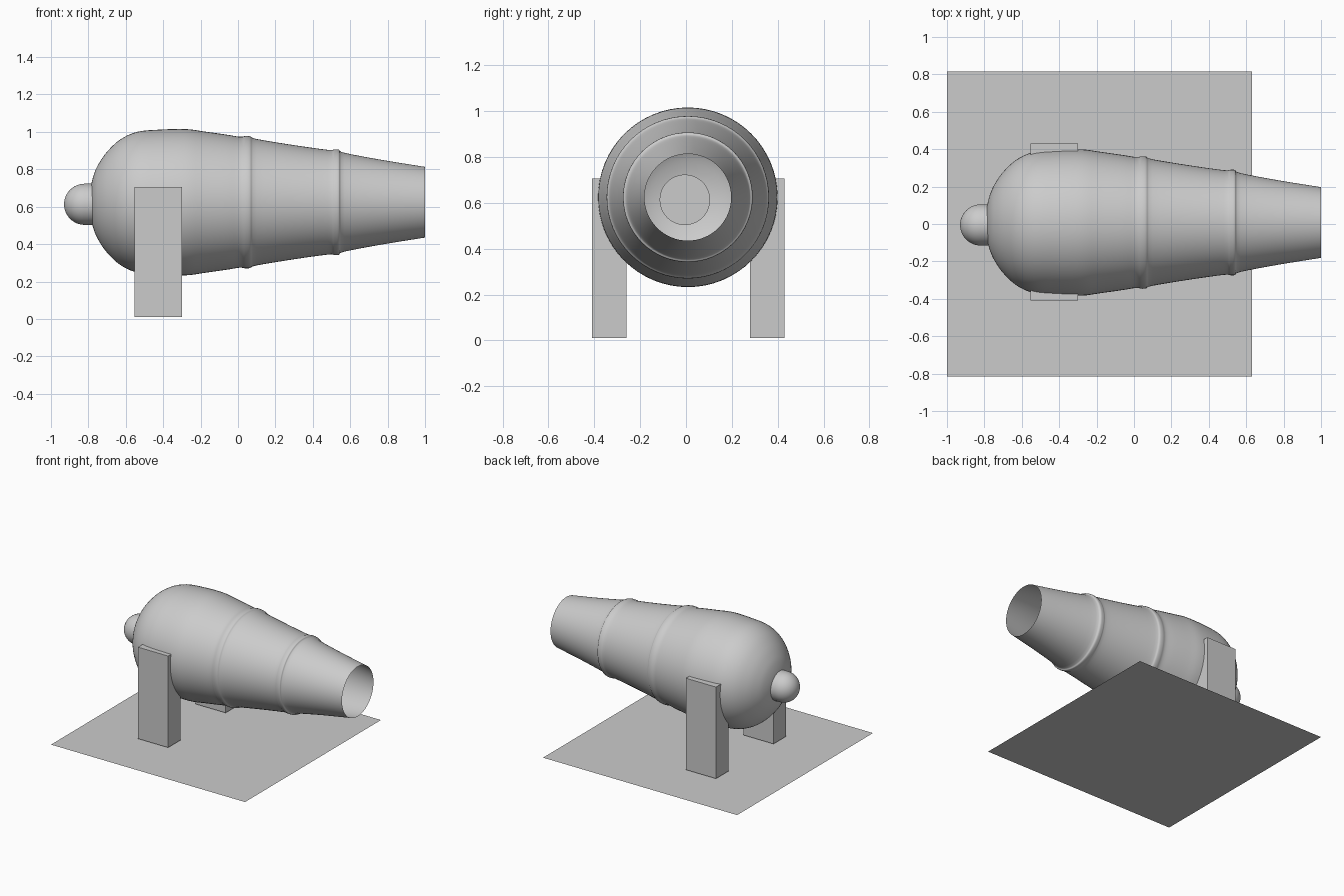
import bpy, bmesh, math
from mathutils import Vector

cube = bpy.data.objects.get("Cube")
if cube:
    bpy.data.objects.remove(cube, do_unlink=True)

# One plain grey for everything
grey = bpy.data.materials.new("plain_grey")
grey.use_nodes = True
GREY = (0.6, 0.6, 0.6, 1)
grey.diffuse_color = GREY
grey.node_tree.nodes["Principled BSDF"].inputs["Base Color"].default_value = GREY


def make_object(name, bm, smooth=False):
    bmesh.ops.recalc_face_normals(bm, faces=bm.faces)
    mesh = bpy.data.meshes.new(name)
    bm.to_mesh(mesh)
    bm.free()
    mesh.materials.append(grey)
    obj = bpy.data.objects.new(name, mesh)
    bpy.context.collection.objects.link(obj)
    if smooth:
        bpy.ops.object.select_all(action='DESELECT')
        obj.select_set(True)
        bpy.context.view_layer.objects.active = obj
        bpy.ops.object.shade_smooth_by_angle(angle=math.radians(40))
    return obj


def smooth_curve(points, steps=4):
    """Catmull-Rom curve through (x, radius) points."""
    p = [Vector(q) for q in points]
    p = [2 * p[0] - p[1]] + p + [2 * p[-1] - p[-2]]
    out = []
    for a, b, c, d in zip(p, p[1:], p[2:], p[3:]):
        for i in range(steps):
            t = i / steps
            out.append(0.5 * (2 * b + (c - a) * t + (2 * a - 5 * b + 4 * c - d) * t**2
                              + (3 * b - a - 3 * c + d) * t**3))
    return out + [p[-2]]


def lathe(name, profile, centre, segments=64):
    """Turn an (x, radius) profile around the x axis."""
    bm = bmesh.new()
    cy, cz = centre
    verts = [bm.verts.new((x, cy, cz + r)) for x, r in profile]
    edges = [bm.edges.new(pair) for pair in zip(verts, verts[1:])]
    bmesh.ops.spin(bm, geom=verts + edges, cent=(0, cy, cz), axis=(1, 0, 0),
                   angle=math.tau, steps=segments)
    bmesh.ops.remove_doubles(bm, verts=bm.verts, dist=0.0005)
    return make_object(name, bm, smooth=True)


def block(name, low, high):
    bm = bmesh.new()
    bmesh.ops.create_cube(bm, size=1)
    for v in bm.verts:
        v.co = [(h if c > 0 else l) for c, l, h in zip(v.co, low, high)]
    return make_object(name, bm)


# Barrel: round breech, two soft rings, open muzzle
breech = [(-0.79, 0), (-0.787, 0.08), (-0.77, 0.15), (-0.745, 0.205), (-0.7, 0.27),
          (-0.63, 0.335), (-0.54, 0.376), (-0.42, 0.388)]
tube = [(-0.28, 0.391), (-0.18, 0.378), (-0.06, 0.361), (0.01, 0.35), (0.04, 0.354),
        (0.065, 0.352), (0.1, 0.338), (0.3, 0.305), (0.48, 0.28), (0.515, 0.282),
        (0.54, 0.281), (0.57, 0.264), (0.77, 0.226), (1.0, 0.189)]
lathe("barrel", smooth_curve(breech + tube), (0.008, 0.624))

# Breech knob: half ball with a short neck and a flat inner end
R = 0.11
dome = [(-0.82 - R * math.cos(a), R * math.sin(a))
        for a in (i * math.pi / 24 for i in range(13))]
lathe("breech_knob", dome + [(-0.765, R), (-0.765, 0)], (-0.005, 0.613), 48)

# Two upright supports
block("left_support", (-0.553, 0.28, 0.01), (-0.3, 0.43, 0.705))
block("right_support", (-0.553, -0.41, 0.01), (-0.3, -0.26, 0.705))

# Flat ground sheet
bm = bmesh.new()
corners = [(-1, -0.815), (0.63, -0.815), (0.63, 0.815), (-1, 0.815)]
bm.faces.new([bm.verts.new((x, y, 0)) for x, y in corners])
make_object("base_sheet", bm)
